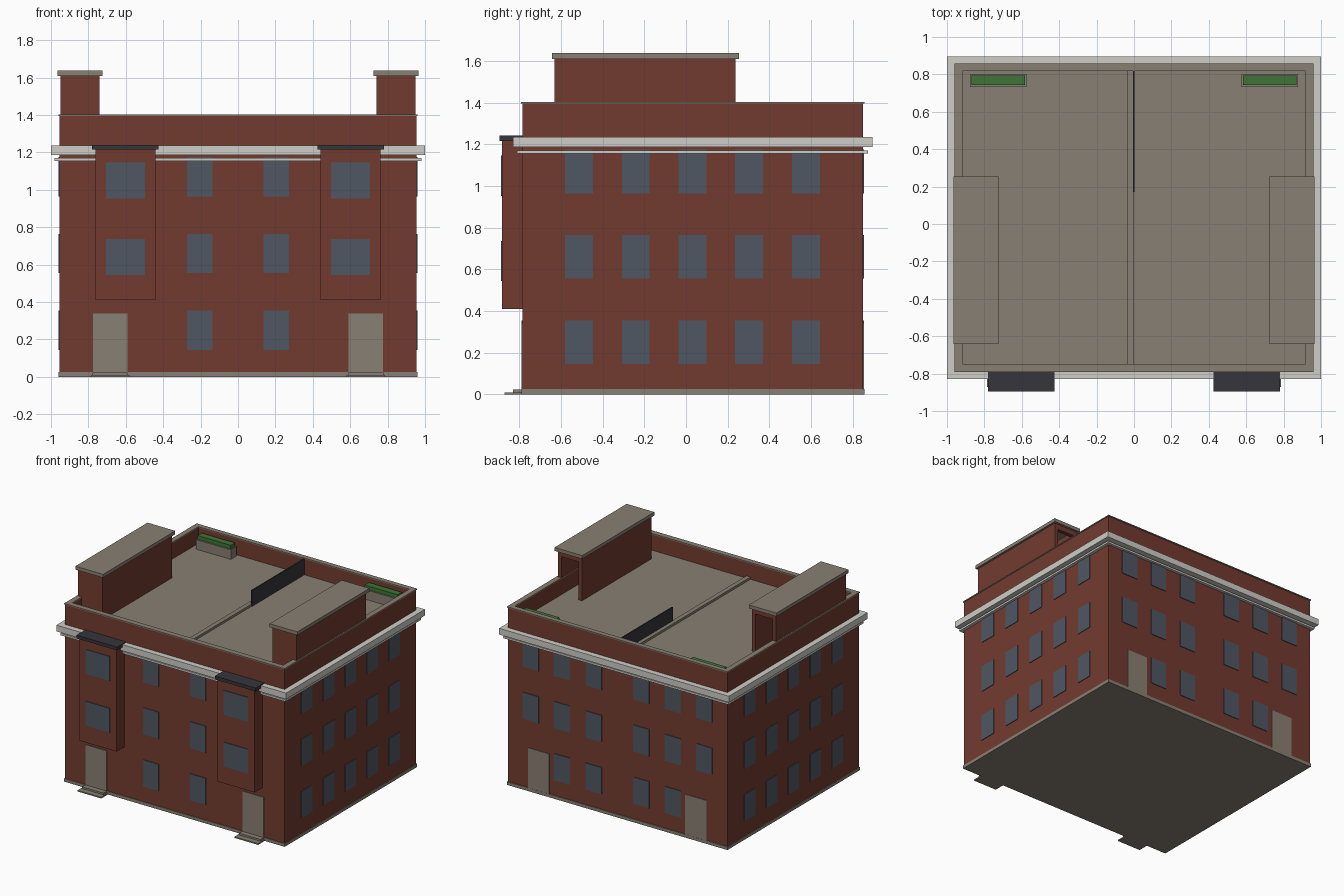
import bpy
import bmesh

cube = bpy.data.objects.get("Cube")
if cube:
    bpy.data.objects.remove(cube, do_unlink=True)


def material(name, r, g, b):
    m = bpy.data.materials.new(name)
    m.use_nodes = True
    m.diffuse_color = (r, g, b, 1)
    m.node_tree.nodes["Principled BSDF"].inputs["Base Color"].default_value = (r, g, b, 1)
    return m


BRICK = material("red_brick", 0.170, 0.044, 0.029)
STONE = material("taupe_stone", 0.25, 0.215, 0.172)
TRIM = material("pale_trim", 0.62, 0.61, 0.57)
GLASS = material("blue_grey_glass", 0.078, 0.096, 0.122)
DARK = material("dark_slate", 0.036, 0.036, 0.044)
GREEN = material("hedge_green", 0.05, 0.175, 0.036)


def boxes(name, mat, parts):
    """One object from boxes given as (x0, x1, y0, y1, z0, z1)."""
    bm = bmesh.new()
    for x0, x1, y0, y1, z0, z1 in parts:
        x0, x1 = sorted((x0, x1))
        geom = bmesh.ops.create_cube(bm, size=1)
        for v in geom["verts"]:
            v.co.x = x1 if v.co.x > 0 else x0
            v.co.y = y1 if v.co.y > 0 else y0
            v.co.z = z1 if v.co.z > 0 else z0
    mesh = bpy.data.meshes.new(name)
    bm.to_mesh(mesh)
    bm.free()
    mesh.materials.append(mat)
    obj = bpy.data.objects.new(name, mesh)
    bpy.context.collection.objects.link(obj)
    return obj


def ring(name, mat, outer, inner, z0, z1):
    """Rectangular frame between two plan rectangles (x, y0, y1)."""
    ox, oy0, oy1 = outer
    ix, iy0, iy1 = inner
    return boxes(name, mat, [
        (-ox, ox, oy0, iy0, z0, z1), (-ox, ox, iy1, oy1, z0, z1),
        (-ox, -ix, iy0, iy1, z0, z1), (ix, ox, iy0, iy1, z0, z1)])


# Main dimensions
W, FRONT, BACK = 0.955, -0.785, 0.85
DECK, TOP = 1.27, 1.395
PLATE = 0.005
ROWS = [(0.145, 0.355), (0.555, 0.765), (0.965, 1.175)]
WALL = (W, FRONT, BACK)
INNER = (0.92, -0.75, 0.82)

# Body, plinth, roof and parapet
body = boxes("brick_body", BRICK, [(-W, W, FRONT, BACK, 0.02, DECK)])
body.data.materials.append(STONE)
for face in body.data.polygons:
    face.material_index = 1 if face.normal.z > 0.5 else 0
boxes("plinth", STONE, [(-0.96, 0.96, -0.79, 0.856, 0, 0.025)])
ring("parapet", BRICK, WALL, INNER, DECK, TOP)
ring("parapet_coping", STONE, (0.96, -0.791, 0.857), (0.918, -0.748, 0.818), TOP, 1.403)

# Cornice bands
CORE = (0.94, -0.77, 0.84)
ring("cornice", TRIM, (1.0, -0.83, 0.895), CORE, 1.187, 1.236)
ring("lower_band", TRIM, (0.98, -0.81, 0.873), CORE, 1.155, 1.17)

# Windows on all four walls
front_panes, back_panes, side_panes = [], [], []
for level, (z0, z1) in enumerate(ROWS):
    for s in (-1, 1):
        front_panes.append((s * 0.137, s * 0.272, FRONT - PLATE, FRONT, z0, z1))
        for x in (0.208, 0.483, 0.755):
            if level or x < 0.7:
                back_panes.append((s * (x - 0.07), s * (x + 0.07), BACK, BACK + PLATE, z0, z1))
        for i in range(5):
            y = -0.513 + i * 0.272
            side_panes.append((s * W, s * (W + PLATE), y - 0.067, y + 0.067, z0, z1))
boxes("front_windows", GLASS, front_panes)
boxes("back_windows", GLASS, back_panes)
boxes("side_windows", GLASS, side_panes)

for side, s in (("left", 1), ("right", -1)):
    # Ground floor doors and front steps
    boxes(side + "_front_door", STONE, [(s * 0.592, s * 0.775, FRONT - PLATE, FRONT, 0.02, 0.34)])
    boxes(side + "_back_door", STONE, [(s * 0.592, s * 0.775, BACK, BACK + PLATE, 0.02, 0.34)])
    boxes(side + "_steps", STONE, [
        (s * 0.58, s * 0.785, -0.872, -0.78, 0, 0.01),
        (s * 0.59, s * 0.777, -0.83, -0.78, 0.01, 0.024)])

    # Projecting bay with its cap and windows
    boxes(side + "_bay", BRICK, [(s * 0.44, s * 0.762, -0.882, -0.77, 0.41, 1.216)])
    boxes(side + "_bay_cap", DARK, [(s * 0.425, s * 0.78, -0.895, -0.78, 1.215, 1.241)])
    boxes(side + "_bay_windows", GLASS, [
        (s * 0.496, s * 0.706, -0.882 - PLATE, -0.882, z, z + 0.192) for z in (0.545, 0.953)])

    # Rooftop stair house: hollow, with a doorway at the back
    x0, x1, y0, y1, t = 0.74, 0.95, -0.63, 0.237, 0.03
    boxes(side + "_stair_house", BRICK, [
        (s * x0, s * (x0 + t), y0, y1, DECK, 1.612),
        (s * (x1 - t), s * x1, y0, y1, DECK, 1.612),
        (s * (x0 + t), s * (x1 - t), y0, y0 + t, DECK, 1.612),
        (s * (x0 + t), s * (x1 - t), y1 - t, y1, 1.57, 1.612)])
    boxes(side + "_stair_house_roof", STONE, [(s * 0.725, s * 0.966, -0.642, 0.255, 1.61, 1.637)])

    # Planter and hedge
    boxes(side + "_planter", STONE, [(s * 0.575, s * 0.878, 0.732, 0.802, DECK, 1.345)])
    boxes(side + "_hedge", GREEN, [(s * 0.583, s * 0.87, 0.742, 0.794, 1.34, 1.375)])

# Roof kerb and dividing screen
boxes("roof_kerb", STONE, [(-0.036, 0, -0.75, 0.82, DECK, 1.288)])
boxes("roof_screen", DARK, [(-0.006, 0.004, 0.17, 0.82, DECK, 1.395)])
